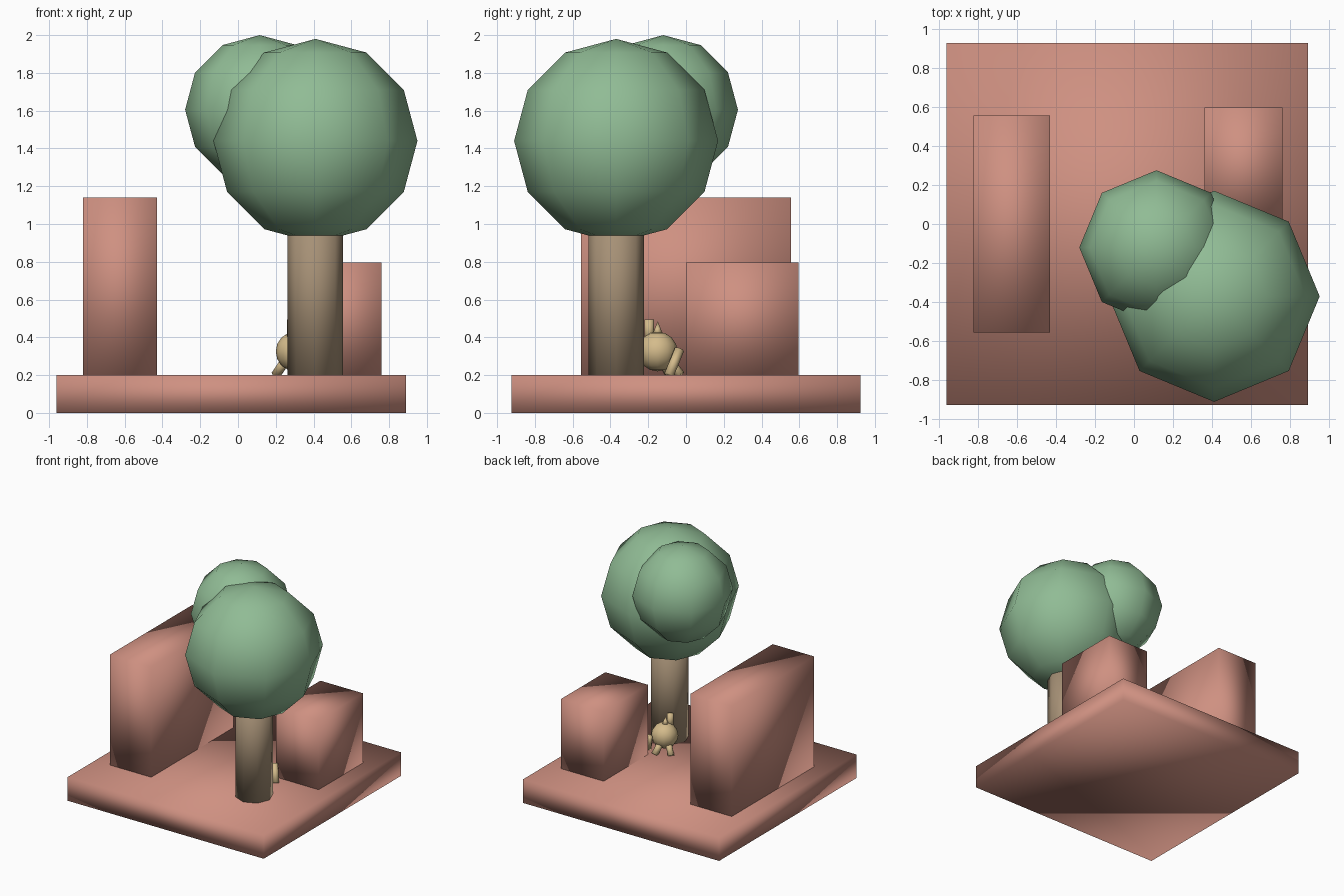
import bpy
import bmesh
from mathutils import Matrix, Vector

if "Cube" in bpy.data.objects:
    bpy.data.objects.remove(bpy.data.objects["Cube"])


def material(name, rgb):
    m = bpy.data.materials.new(name)
    m.diffuse_color = (*rgb, 1)
    m.use_nodes = True
    m.node_tree.nodes["Principled BSDF"].inputs["Base Color"].default_value = m.diffuse_color
    return m


BRICK = material("brick", (0.62, 0.28, 0.22))
LEAF = material("leaf", (0.28, 0.50, 0.30))
BARK = material("bark", (0.38, 0.28, 0.18))
SAND = material("sand", (0.66, 0.50, 0.26))


def finish(name, bm, mat):
    mesh = bpy.data.meshes.new(name)
    for f in bm.faces:
        f.smooth = True
    bm.to_mesh(mesh)
    bm.free()
    mesh.materials.append(mat)
    bpy.context.collection.objects.link(bpy.data.objects.new(name, mesh))


def box(name, lo, hi, mat):
    lo, hi = Vector(lo), Vector(hi)
    bm = bmesh.new()
    bmesh.ops.create_cube(bm, size=1, matrix=Matrix.Translation((lo + hi) / 2)
                          @ Matrix.Diagonal((*(hi - lo), 1)))
    finish(name, bm, mat)


def ball(name, center, radius, mat, segments=8, rings=6):
    bm = bmesh.new()
    bmesh.ops.create_uvsphere(bm, u_segments=segments, v_segments=rings,
                              radius=radius, matrix=Matrix.Translation(center))
    finish(name, bm, mat)


def rod(name, a, b, r1, r2, mat, sides=8):
    a, b = Vector(a), Vector(b)
    d = b - a
    turn = d.to_track_quat('Z', 'Y').to_matrix().to_4x4() if d.xy.length > 1e-5 else Matrix()
    bm = bmesh.new()
    bmesh.ops.create_cone(bm, cap_ends=True, segments=sides, radius1=r1, radius2=r2,
                          depth=d.length, matrix=Matrix.Translation((a + b) / 2) @ turn)
    finish(name, bm, mat)


# Ground slab and the two blocks
box("base_slab", (-0.96, -0.925, 0), (0.89, 0.925, 0.2), BRICK)
box("tall_block", (-0.82, -0.555, 0.2), (-0.43, 0.555, 1.14), BRICK)
box("short_block", (0.36, 0.0, 0.2), (0.76, 0.595, 0.795), BRICK)

# Tree
rod("trunk", (0.41, -0.37, 0.2), (0.41, -0.37, 1.1), 0.147, 0.147, BARK)
ball("large_foliage", (0.41, -0.37, 1.44), 0.54, LEAF)
ball("small_foliage", (0.115, -0.12, 1.605), 0.395, LEAF)

# Little creature behind the trunk
ball("creature_body", (0.305, -0.15, 0.325), 0.105, SAND, 12, 8)
rod("creature_horn", (0.30, -0.15, 0.41), (0.30, -0.15, 0.485), 0.03, 0, SAND)
limbs = {
    "raised_arm": ((0.285, -0.195, 0.38), (0.285, -0.195, 0.495)),
    "lowered_arm": ((0.37, -0.035, 0.335), (0.42, -0.09, 0.2)),
    "right_leg": ((0.30, -0.10, 0.29), (0.318, -0.03, 0.2)),
    "left_leg": ((0.26, -0.13, 0.29), (0.20, -0.085, 0.2)),
}
for name, (a, b) in limbs.items():
    rod(name, a, b, 0.026, 0.026, SAND)
